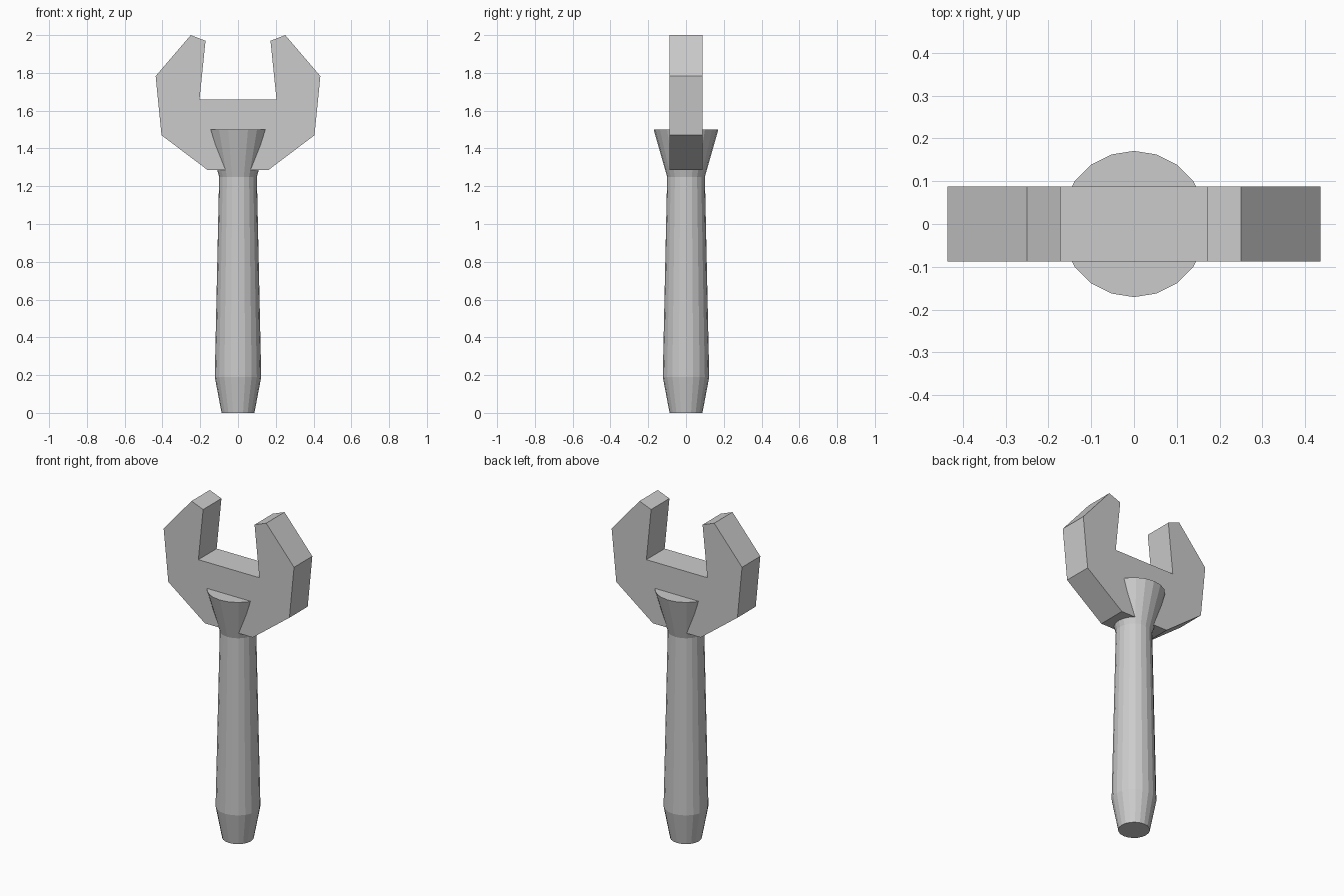
import bpy, bmesh
from math import sin, cos, tau

if "Cube" in bpy.data.objects:
    bpy.data.objects.remove(bpy.data.objects["Cube"])


def finish(name, bm):
    bmesh.ops.recalc_face_normals(bm, faces=bm.faces)
    mesh = bpy.data.meshes.new(name)
    bm.to_mesh(mesh)
    bm.free()
    obj = bpy.data.objects.new(name, mesh)
    bpy.context.collection.objects.link(obj)
    return obj


def lathe(name, profile, sides):
    bm = bmesh.new()
    rings = [[bm.verts.new((r * cos(tau * i / sides), r * sin(tau * i / sides), z))
              for i in range(sides)] for r, z in profile]
    for low, high in zip(rings, rings[1:]):
        for i in range(sides):
            j = (i + 1) % sides
            bm.faces.new((low[i], low[j], high[j], high[i]))
    bm.faces.new(rings[0][::-1])
    bm.faces.new(rings[-1])
    return finish(name, bm)


def plate(name, outline, thickness):
    bm = bmesh.new()
    face = bm.faces.new([bm.verts.new((x, -thickness / 2, z)) for x, z in outline])
    out = bmesh.ops.extrude_face_region(bm, geom=[face], use_keep_orig=True)
    moved = [g for g in out["geom"] if isinstance(g, bmesh.types.BMVert)]
    bmesh.ops.translate(bm, verts=moved, vec=(0, thickness, 0))
    return finish(name, bm)


# Tapered round handle with a flared collar that grips the head
lathe("handle", [(0.087, 0), (0.123, 0.19), (0.1, 1.25), (0.171, 1.5)], 20)

# Open-jaw head: right half of the outline, mirrored to the left
half = [(0.16, 1.285), (0.405, 1.47), (0.436, 1.783), (0.25, 2.0),
        (0.172, 1.97), (0.204, 1.658)]
plate("wrench_head", half + [(-x, z) for x, z in reversed(half)], 0.175)
